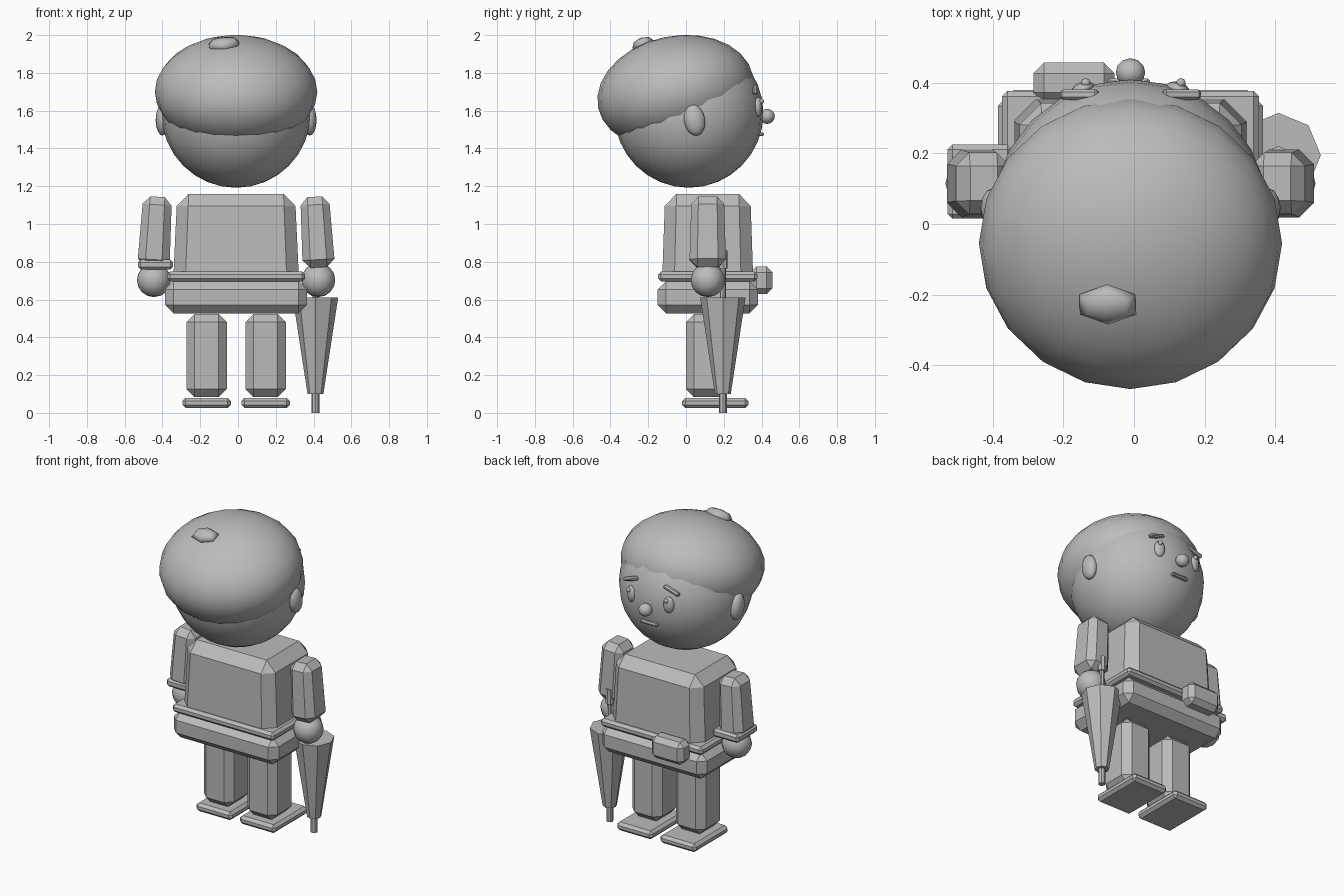
import bpy, bmesh, math
from mathutils import Matrix, Vector, Euler

if "Cube" in bpy.data.objects:
    bpy.data.objects.remove(bpy.data.objects["Cube"])

CX = -0.01   # body symmetry plane
CY = 0.115   # body depth centre

grey = bpy.data.materials.new("plain grey")
grey.diffuse_color = (0.5, 0.5, 0.5, 1)
grey.use_nodes = True
grey.node_tree.nodes["Principled BSDF"].inputs["Base Color"].default_value = grey.diffuse_color


def finish(name, bm, loc, rot=(0, 0, 0), smooth=False):
    bm.transform(Matrix.Translation(Vector(loc)) @ Euler(rot).to_matrix().to_4x4())
    bmesh.ops.recalc_face_normals(bm, faces=bm.faces)
    for f in bm.faces:
        f.smooth = smooth
    me = bpy.data.meshes.new(name)
    bm.to_mesh(me)
    bm.free()
    me.materials.append(grey)
    ob = bpy.data.objects.new(name, me)
    bpy.context.collection.objects.link(ob)
    return ob


def box(name, loc, size, bevel, rot=(0, 0, 0), top=1.0):
    """Chamfered box; top scales the upper end relative to the lower one."""
    bm = bmesh.new()
    bmesh.ops.create_cube(bm, size=1)
    bmesh.ops.scale(bm, vec=size, verts=bm.verts)
    bmesh.ops.bevel(bm, geom=bm.edges[:], offset=bevel, segments=1,
                    affect='EDGES', profile=0.5)
    for v in bm.verts:
        k = 1 + (top - 1) * (v.co.z / size[2] + 0.5)
        v.co.x *= k
        v.co.y *= k
    return finish(name, bm, loc, rot)


def ball(name, loc, radii, rot=(0, 0, 0), seg=12, rings=8):
    bm = bmesh.new()
    bmesh.ops.create_uvsphere(bm, u_segments=seg, v_segments=rings, radius=1)
    bmesh.ops.scale(bm, vec=radii, verts=bm.verts)
    return finish(name, bm, loc, rot, smooth=True)


def cone(name, x, y, z0, z1, r0, r1, seg=8):
    bm = bmesh.new()
    bmesh.ops.create_cone(bm, cap_ends=True, segments=seg, radius1=r0,
                          radius2=r1, depth=z1 - z0)
    return finish(name, bm, (x, y, (z0 + z1) / 2))


# Head and hair
ball("head", (CX, 0.015, 1.587), (0.395, 0.395, 0.395), seg=24, rings=16)
ball("hair", (CX, -0.055, 1.70), (0.43, 0.419, 0.295),
     rot=(math.radians(11.9), 0, 0), seg=20, rings=14)
ball("hair_tuft", (-0.075, -0.228, 1.952), (0.092, 0.06, 0.036),
     rot=(0.35, -0.1, 0), seg=6, rings=4)

# Face (looks towards +y)
ball("nose", (CX, 0.43, 1.57), (0.042, 0.04, 0.04))
box("mouth", (CX - 0.005, 0.398, 1.475), (0.12, 0.03, 0.02), 0.007)
for side, s in (("left", -1), ("right", 1)):
    ball(side + "_ear", (CX + s * 0.39, 0.045, 1.55), (0.036, 0.056, 0.083),
         rot=(0.18, 0, 0))
    ball(side + "_eye", (CX + s * 0.135, 0.383, 1.62), (0.034, 0.02, 0.052),
         rot=(0, 0, -s * 0.3))
    ball(side + "_eye_glint", (CX + s * 0.135 + 0.008, 0.40, 1.65),
         (0.014, 0.014, 0.014), seg=8, rings=6)
    box(side + "_brow", (CX + s * 0.145, 0.367, 1.71), (0.112, 0.03, 0.024),
        0.008, rot=(0, s * 0.3, 0))

# Torso, belt and hips
box("torso", (CX, CY, 0.91), (0.67, 0.485, 0.50), 0.065, top=0.93)
box("belt", (CX, CY, 0.722), (0.73, 0.525, 0.053), 0.016)
box("hips", (CX, CY, 0.613), (0.752, 0.53, 0.172), 0.045)
box("pouch", (-0.17, 0.40, 0.702), (0.23, 0.115, 0.145), 0.03)

# Limbs
for side, s in (("left", -1), ("right", 1)):
    box(side + "_leg", (CX + s * 0.156, CY, 0.303), (0.214, 0.23, 0.44), 0.043)
    box(side + "_foot", (CX + s * 0.156, 0.155, 0.053), (0.256, 0.35, 0.054), 0.017)
    box(side + "_arm", (CX + s * 0.427, CY, 0.957), (0.172, 0.195, 0.375), 0.042,
        rot=(0, -s * 0.06, 0), top=0.88)
    ball(side + "_hand", (CX + s * 0.435, CY, 0.703), (0.09, 0.09, 0.09))
box("wrist_cuff", (-0.437, 0.12, 0.785), (0.185, 0.21, 0.053), 0.014)

# Closed umbrella in the right hand
UX, UY = 0.41, 0.195
cone("umbrella_canopy", UX, UY, 0.10, 0.61, 0.042, 0.12)
cone("umbrella_tip", UX, UY, 0.0, 0.11, 0.021, 0.021)
cone("umbrella_shaft", UX, UY, 0.60, 0.78, 0.016, 0.016)
cone("umbrella_grip", UX, UY, 0.765, 0.86, 0.026, 0.026)
